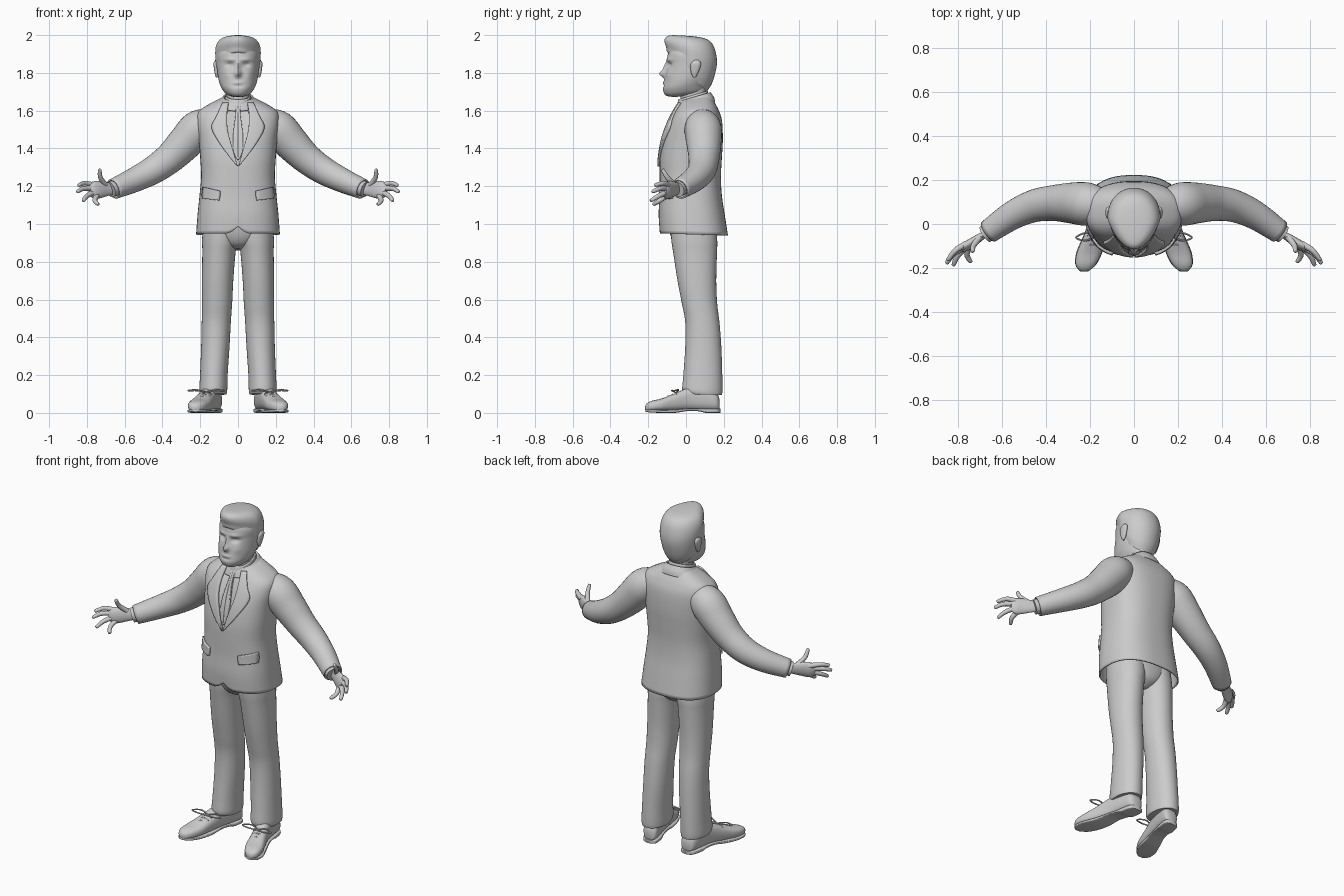
import bpy, bmesh, math
from mathutils import Vector
from mathutils.bvhtree import BVHTree


def smooth(keys, steps):
    """Catmull-Rom interpolation of equal-length number tuples."""
    out = []
    for i in range(len(keys) - 1):
        p0, p1 = keys[max(i - 1, 0)], keys[i]
        p2, p3 = keys[i + 1], keys[min(i + 2, len(keys) - 1)]
        for k in range(steps):
            t = k / steps
            out.append([0.5 * (2 * b + (c - a) * t + (2 * a - 5 * b + 4 * c - d) * t * t
                               + (3 * b - a - 3 * c + d) * t ** 3)
                        for a, b, c, d in zip(p0, p1, p2, p3)])
    out.append(list(keys[-1]))
    return out


def skin(name, loops, caps=(1, 1), mirror=False, closed=True, thick=0, fn=None):
    bm = bmesh.new()
    rows = [[bm.verts.new(fn(Vector(p)) if fn else p) for p in lp] for lp in loops]
    n = len(rows[0])
    for a, b in zip(rows, rows[1:]):
        for i in range(n if closed else n - 1):
            j = (i + 1) % n
            bm.faces.new((a[i], a[j], b[j], b[i]))
    if closed:
        for flag, row in zip(caps, (rows[0], rows[-1])):
            if flag:
                bm.faces.new(row)
    bmesh.ops.recalc_face_normals(bm, faces=bm.faces)
    me = bpy.data.meshes.new(name)
    bm.to_mesh(me)
    bm.free()
    ob = bpy.data.objects.new(name, me)
    bpy.context.collection.objects.link(ob)
    if mirror:
        ob.modifiers.new("mirror", 'MIRROR').use_mirror_merge = False
    if thick:
        m = ob.modifiers.new("thickness", 'SOLIDIFY')
        m.thickness, m.offset = thick, (-1 if closed else 0)
    bpy.ops.object.select_all(action='DESELECT')
    ob.select_set(True)
    bpy.context.view_layer.objects.active = ob
    bpy.ops.object.shade_smooth_by_angle(angle=math.radians(45))
    return ob


def loft(name, rings, n=40, e=2.3, steps=4, taper=0, **kw):
    """Rings are (centre x, front y, front z, back y, back z, half width)."""
    loops = []
    for cx, yf, zf, yb, zb, hw in smooth(rings, steps):
        lp = []
        for i in range(n):
            t = 2 * math.pi * i / n
            c, s = math.cos(t), math.sin(t)
            a = math.copysign(abs(c) ** (2 / e), c)
            b = math.copysign(abs(s) ** (2 / e), s)
            f = (1 + a) / 2
            lp.append((cx + hw * b * (1 - taper * max(0, a)),
                       yb + (yf - yb) * f, zb + (zf - zb) * f))
        loops.append(lp)
    return skin(name, loops, **kw)


def tube(name, pts, n=20, steps=5, flat=1, normal=(0, 1, 0), **kw):
    """Points are (x, y, z, radius); flat squashes along the normal."""
    ps = smooth(pts, steps)
    loops = []
    for i, p in enumerate(ps):
        t = (Vector(ps[min(i + 1, len(ps) - 1)][:3]) - Vector(ps[max(i - 1, 0)][:3])).normalized()
        u = Vector(normal)
        u = (u - t * u.dot(t)).normalized()
        v = t.cross(u)
        loops.append([Vector(p[:3]) + p[3] * (u * flat * math.cos(a) + v * math.sin(a))
                      for a in (2 * math.pi * k / n for k in range(n))])
    return skin(name, loops, mirror=True, **kw)


# Jacket body: raised notch at the front hem, recessed V at the chest
torso = [(0, -.14, .95, .222, .94, .222), (0, -.145, 1.05, .205, 1.05, .214),
         (0, -.14, 1.15, .19, 1.15, .204), (0, -.14, 1.25, .185, 1.25, .195),
         (0, -.138, 1.35, .19, 1.35, .2), (0, -.122, 1.45, .195, 1.45, .208),
         (0, -.095, 1.53, .19, 1.55, .218), (0, -.068, 1.585, .172, 1.605, .208),
         (0, -.045, 1.625, .15, 1.645, .15), (0, -.03, 1.65, .13, 1.68, .085)]


def shape_jacket(p):
    if p.y < 0 and p.z < 1.05:
        p.z += .035 * max(0, 1 - abs(p.x) / .045) * (1.05 - p.z) / .1
    if p.y < .03 and p.z > 1.33 and abs(p.x) < .055 * min(1, (p.z - 1.31) / .2):
        p.y += .012
    return p


guide = loft("guide", torso, n=64, e=2.5)
surface = BVHTree.FromPolygons([v.co.copy() for v in guide.data.vertices],
                               [tuple(f.vertices) for f in guide.data.polygons])
bpy.data.objects.remove(guide)
loft("jacket", torso, n=64, e=2.5, caps=(0, 1), thick=.008, fn=shape_jacket)


def strip(name, pairs, lift, thick=.014):
    """Mirrored cloth patch laid on the jacket front; pairs are (x1, z1, x2, z2)."""
    rows = []
    for x1, z1, x2, z2 in smooth(pairs, 4):
        row = []
        for k in range(7):
            x, z = x1 + (x2 - x1) * k / 6, z1 + (z2 - z1) * k / 6
            hit = surface.ray_cast(Vector((x, -1, z)), Vector((0, 1, 0)))[0]
            row.append((x, (hit.y if hit else 0) - lift, z))
        rows.append(row)
    skin(name, rows, closed=False, mirror=True, thick=thick)


strip("lapel", [(.05, 1.64, .08, 1.64), (.058, 1.58, .115, 1.565), (.055, 1.5, .138, 1.505),
                (.032, 1.41, .085, 1.41), (.002, 1.305, .012, 1.315)], .005)
strip("tie", [(0, 1.625, .018, 1.63), (0, 1.59, .012, 1.59), (0, 1.47, .026, 1.47),
              (0, 1.38, .022, 1.38), (0, 1.34, .004, 1.34)], -.003)
strip("pocket_flap", [(.095, 1.175, .183, 1.195), (.095, 1.15, .186, 1.165),
                      (.1, 1.125, .186, 1.135)], .006)
loft("jacket_collar", [(0, -.06, 1.60, .155, 1.645, .12), (0, -.048, 1.63, .148, 1.67, .1),
                       (0, -.035, 1.65, .13, 1.698, .078)], caps=(0, 0), thick=.01)
loft("shirt_collar", [(0, -.05, 1.62, .12, 1.66, .072), (0, -.04, 1.66, .115, 1.705, .066)],
     caps=(0, 0), thick=.008)
loft("neck", [(0, -.03, 1.6, .11, 1.6, .065), (0, -.03, 1.66, .105, 1.68, .06),
              (0, -.03, 1.72, .11, 1.76, .062)])

# Head: face modelled with soft bumps (x, z, width, height, depth)
bumps = [(0, 1.795, .016, .018, -.03), (0, 1.83, .011, .028, -.016),
         (.042, 1.842, .022, .014, .015), (.04, 1.87, .034, .01, -.007),
         (0, 1.748, .026, .007, -.006), (0, 1.73, .024, .007, .005),
         (.06, 1.79, .02, .022, -.005)]


def shape_face(p):
    if p.y < 0:
        p.y += sum(d * math.exp(-((abs(p.x) - x) / w) ** 2 - ((p.z - z) / h) ** 2)
                   for x, z, w, h, d in bumps)
    return p


loft("head", [(0, -.06, 1.672, .09, 1.69, .045), (0, -.105, 1.68, .1, 1.71, .07),
              (0, -.122, 1.71, .107, 1.74, .09), (0, -.117, 1.75, .12, 1.77, .102),
              (0, -.108, 1.80, .135, 1.8, .108), (0, -.1, 1.85, .14, 1.85, .111),
              (0, -.096, 1.9, .13, 1.9, .11), (0, -.08, 1.95, .1, 1.95, .085)],
     n=96, steps=8, taper=.12, fn=shape_face)
loft("hair", [(0, -.08, 1.90, .11, 1.70, .098), (0, -.1, 1.912, .14, 1.75, .113),
              (0, -.105, 1.935, .163, 1.84, .12), (0, -.113, 1.96, .157, 1.91, .118),
              (0, -.112, 1.98, .135, 1.96, .102), (0, -.095, 1.996, .095, 1.984, .072),
              (0, -.06, 2.0, .03, 1.995, .03)], n=48, taper=.3, e=2.1)
loft("ear", [(.113, .04, 1.775, .05, 1.775, .004), (.113, .028, 1.795, .062, 1.795, .01),
             (.116, .024, 1.825, .076, 1.83, .012), (.117, .026, 1.85, .078, 1.855, .012),
             (.116, .045, 1.868, .065, 1.868, .004)], n=16, mirror=True)

# Sleeves, cuffs and hands
tube("sleeve", [(.14, .085, 1.54, .075), (.21, .09, 1.505, .098), (.28, .095, 1.43, .093),
                (.36, .095, 1.35, .082), (.45, .083, 1.285, .074), (.55, .04, 1.233, .065),
                (.66, -.035, 1.185, .054)], n=32, caps=(1, 0), thick=.008)
tube("shirt_cuff", [(.6, .005, 1.21, .042), (.675, -.046, 1.182, .042)], caps=(1, 1))
palm_dir = (-.6, -.8, .15)
tube("palm", [(.64, -.025, 1.19, .028), (.69, -.055, 1.185, .036), (.735, -.085, 1.182, .046),
              (.765, -.103, 1.178, .046), (.785, -.115, 1.175, .03)], flat=.45, normal=palm_dir)
fingers = {"index_finger": [(.76, -.09, 1.205), (.81, -.12, 1.216), (.842, -.16, 1.206)],
           "middle_finger": [(.765, -.1, 1.19), (.82, -.138, 1.187), (.848, -.175, 1.172)],
           "ring_finger": [(.76, -.1, 1.17), (.8, -.145, 1.148), (.818, -.184, 1.125)],
           "little_finger": [(.745, -.095, 1.155), (.758, -.138, 1.125), (.742, -.17, 1.105)],
           "thumb": [(.7, -.06, 1.205), (.728, -.098, 1.245), (.732, -.122, 1.285)]}
for name, (a, b, c) in fingers.items():
    tip = tuple(Vector(c) + (Vector(c) - Vector(b)) * .12)
    tube(name, [(*a, .015), (*b, .0125), (*c, .0095), (*tip, .002)], n=12, normal=palm_dir)

# Trousers
loft("trouser_leg", [(.09, -.085, 1.05, .15, 1.05, .092), (.095, -.078, .92, .165, .92, .095),
                     (.101, -.068, .85, .164, .85, .088), (.108, -.045, .7, .16, .7, .083),
                     (.111, -.022, .58, .165, .58, .08), (.115, -.004, .48, .177, .48, .077),
                     (.12, -.004, .35, .187, .35, .075), (.128, -.014, .2, .192, .2, .073),
                     (.131, -.02, .12, .193, .12, .074), (.131, -.005, .1, .19, .095, .07)],
     e=2.1, mirror=True)
loft("trouser_seat", [(0, -.02, .87, .1, .86, .03), (0, -.062, .9, .15, .895, .1),
                      (0, -.09, .97, .165, .97, .165), (0, -.1, 1.1, .15, 1.1, .17)])

# Shoes: cross-sections run from heel to toe, top point then bottom point
loft("shoe", [(.125, .178, .07, .178, .02, .02), (.127, .16, .11, .165, .012, .043),
              (.138, .1, .135, .1, .012, .046), (.155, .02, .135, .02, .014, .045),
              (.18, -.06, .103, -.06, .01, .05), (.203, -.13, .076, -.13, .008, .056),
              (.218, -.18, .064, -.18, .008, .047), (.224, -.207, .05, -.207, .01, .028),
              (.226, -.216, .035, -.216, .016, .01)], e=2.5, mirror=True)
loft("sole", [(.125, .182, .022, .182, 0, .02), (.127, .165, .024, .165, 0, .044),
              (.137, .105, .024, .105, 0, .048), (.145, .07, .024, .07, .008, .044),
              (.16, .01, .024, .01, .01, .045), (.18, -.06, .018, -.06, 0, .053),
              (.203, -.13, .017, -.13, 0, .059), (.219, -.185, .018, -.185, .002, .047),
              (.226, -.215, .019, -.215, .006, .018)], e=5, mirror=True)
for side, dx in (("outer", 1), ("inner", -1)):
    tube("lace_loop_" + side,
         [(.168, -.055, .108, .004), (.168 + .05 * dx, -.075, .118, .004),
          (.168 + .095 * dx, -.062, .118, .004), (.168 + .05 * dx, -.04, .122, .004),
          (.168, -.05, .11, .004)], n=8, normal=(0, 0, 1))
for k in range(3):
    y, z = -.05 - .022 * k, .108 - .01 * k
    tube("lace_%d" % (k + 1), [(.14 + .007 * k, y, z - .01, .004), (.176 + .007 * k, y, z, .004),
                               (.212 + .007 * k, y, z - .012, .004)], n=8, normal=(0, 0, 1))
